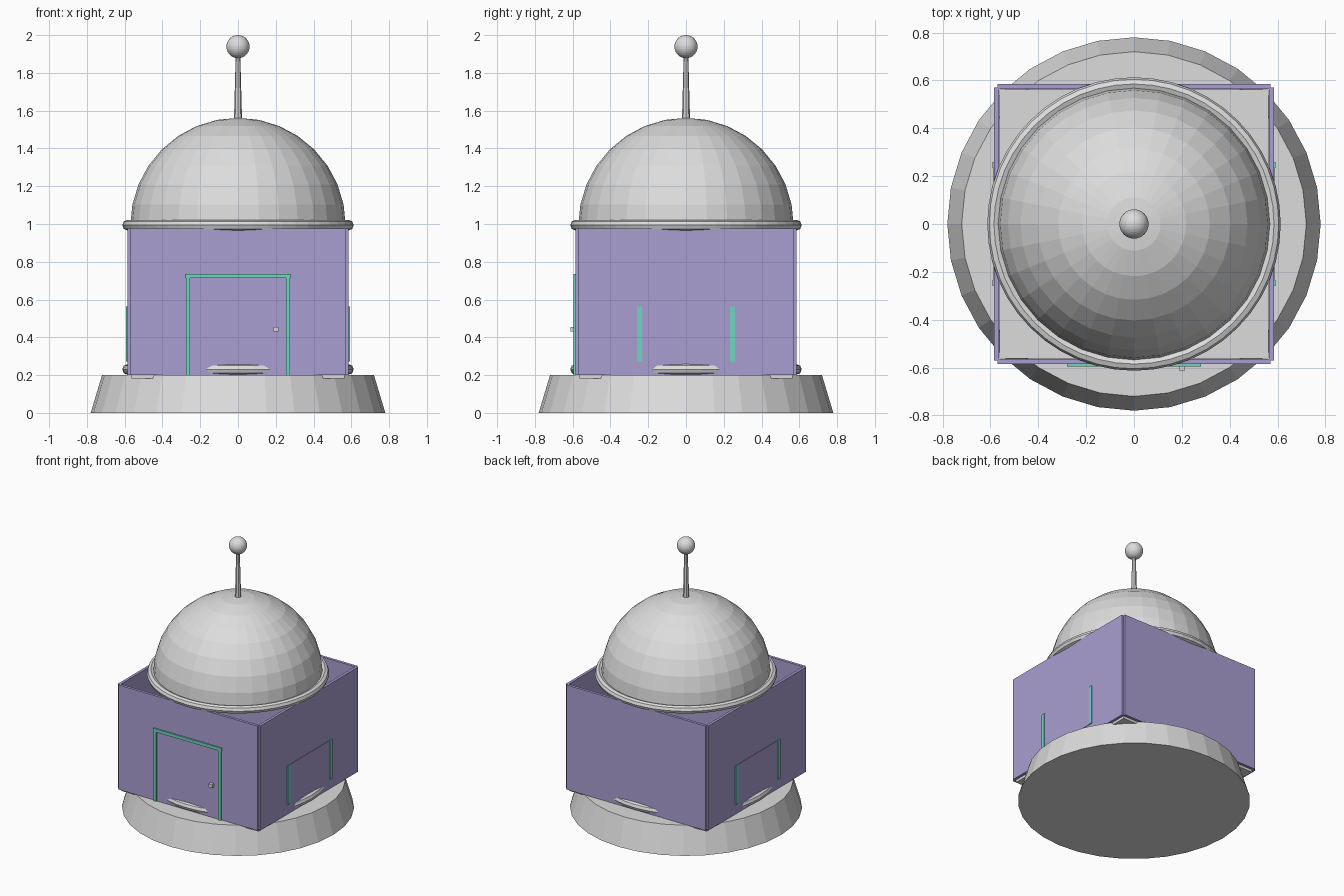
import bpy, bmesh
from math import pi, cos, sin
from mathutils import Matrix

cube = bpy.data.objects.get("Cube")
if cube:
    bpy.data.objects.remove(cube, do_unlink=True)


def material(name, rgb):
    m = bpy.data.materials.new(name)
    m.use_nodes = True
    color = (*rgb, 1)
    m.diffuse_color = color
    m.node_tree.nodes["Principled BSDF"].inputs["Base Color"].default_value = color
    return m


GREY = material("light grey", (0.72, 0.72, 0.72))
PURPLE = material("lavender", (0.40, 0.345, 0.65))
TEAL = material("teal", (0.168, 0.665, 0.527))


def finish(name, bm, mat):
    bmesh.ops.recalc_face_normals(bm, faces=bm.faces)
    mesh = bpy.data.meshes.new(name)
    bm.to_mesh(mesh)
    bm.free()
    mesh.materials.append(mat)
    ob = bpy.data.objects.new(name, mesh)
    bpy.context.collection.objects.link(ob)
    return ob


def box(name, x, y, z, mat):
    """Box spanning the (low, high) pairs x, y, z."""
    bm = bmesh.new()
    bmesh.ops.create_cube(bm, size=1)
    for v in bm.verts:
        v.co = [lo + (c + 0.5) * (hi - lo) for c, (lo, hi) in zip(v.co, (x, y, z))]
    return finish(name, bm, mat)


def cone(name, r1, r2, z1, z2, sides, mat):
    bm = bmesh.new()
    bmesh.ops.create_cone(bm, cap_ends=True, segments=sides, radius1=r1, radius2=r2,
                          depth=z2 - z1, matrix=Matrix.Translation((0, 0, (z1 + z2) / 2)))
    return finish(name, bm, mat)


def ball(name, radius, z, mat, half=False):
    bm = bmesh.new()
    bmesh.ops.create_uvsphere(bm, u_segments=32, v_segments=16, radius=radius)
    if half:
        bmesh.ops.bisect_plane(bm, geom=bm.verts[:] + bm.edges[:] + bm.faces[:], dist=1e-5,
                               plane_co=(0, 0, 0), plane_no=(0, 0, 1), clear_inner=True)
        bmesh.ops.holes_fill(bm, edges=[e for e in bm.edges if e.is_boundary])
    bmesh.ops.translate(bm, verts=bm.verts, vec=(0, 0, z))
    return finish(name, bm, mat)


def ring(name, radius, tube, z, mat, major=48, minor=8):
    bm = bmesh.new()
    loops = []
    for i in range(major):
        a = 2 * pi * i / major
        loops.append([])
        for j in range(minor):
            b = 2 * pi * j / minor
            r = radius + tube * cos(b)
            loops[-1].append(bm.verts.new((r * cos(a), r * sin(a), z + tube * sin(b))))
    for i in range(major):
        p, q = loops[i - 1], loops[i]
        for j in range(minor):
            bm.faces.new((p[j - 1], q[j - 1], q[j], p[j]))
    return finish(name, bm, mat)


# Tapered plinth and floor
cone("plinth", 0.78, 0.72, 0, 0.2, 32, GREY)
box("floor", (-0.563, 0.563), (-0.563, 0.563), (0.183, 0.21), GREY)

# Four wall panels, open at the top, with notched corners
OUT, IN, SPAN = 0.585, 0.565, (-0.57, 0.57)
HEIGHT = (0.2, 0.975)
box("front_wall", SPAN, (-OUT, -IN), HEIGHT, PURPLE)
box("back_wall", SPAN, (IN, OUT), HEIGHT, PURPLE)
box("left_wall", (IN, OUT), SPAN, HEIGHT, PURPLE)
box("right_wall", (-OUT, -IN), SPAN, HEIGHT, PURPLE)

# Lower and upper trim rings
ring("lower_ring", 0.585, 0.028, 0.23, GREY)
ring("upper_ring", 0.585, 0.028, 0.994, GREY)

# Dome with antenna
ball("dome", 0.57, 0.992, GREY, half=True)
cone("antenna_rod", 0.022, 0.012, 1.53, 1.9, 8, GREY)
ball("antenna_ball", 0.061, 1.939, GREY)

# Door, frame and handle
box("door", (-0.255, 0.255), (-0.588, -0.58), (0.2, 0.715), PURPLE)
for side, s in (("left", 1), ("right", -1)):
    box(side + "_door_post", sorted((s * 0.254, s * 0.276)), (-0.596, -0.58),
        (0.2, 0.715), TEAL)
box("door_lintel", (-0.28, 0.28), (-0.596, -0.58), (0.713, 0.736), TEAL)
box("door_handle", (0.188, 0.214), (-0.612, -0.585), (0.43, 0.455), GREY)

# Side windows: a pane between two upright strips
for side, s in (("left", 1), ("right", -1)):
    box(side + "_window_pane", sorted((s * 0.58, s * 0.588)), (-0.235, 0.235),
        (0.272, 0.56), PURPLE)
    for end, t in (("front", -1), ("back", 1)):
        box(f"{side}_window_{end}_strip", sorted((s * 0.58, s * 0.592)),
            sorted((t * 0.233, t * 0.259)), (0.272, 0.562), TEAL)
